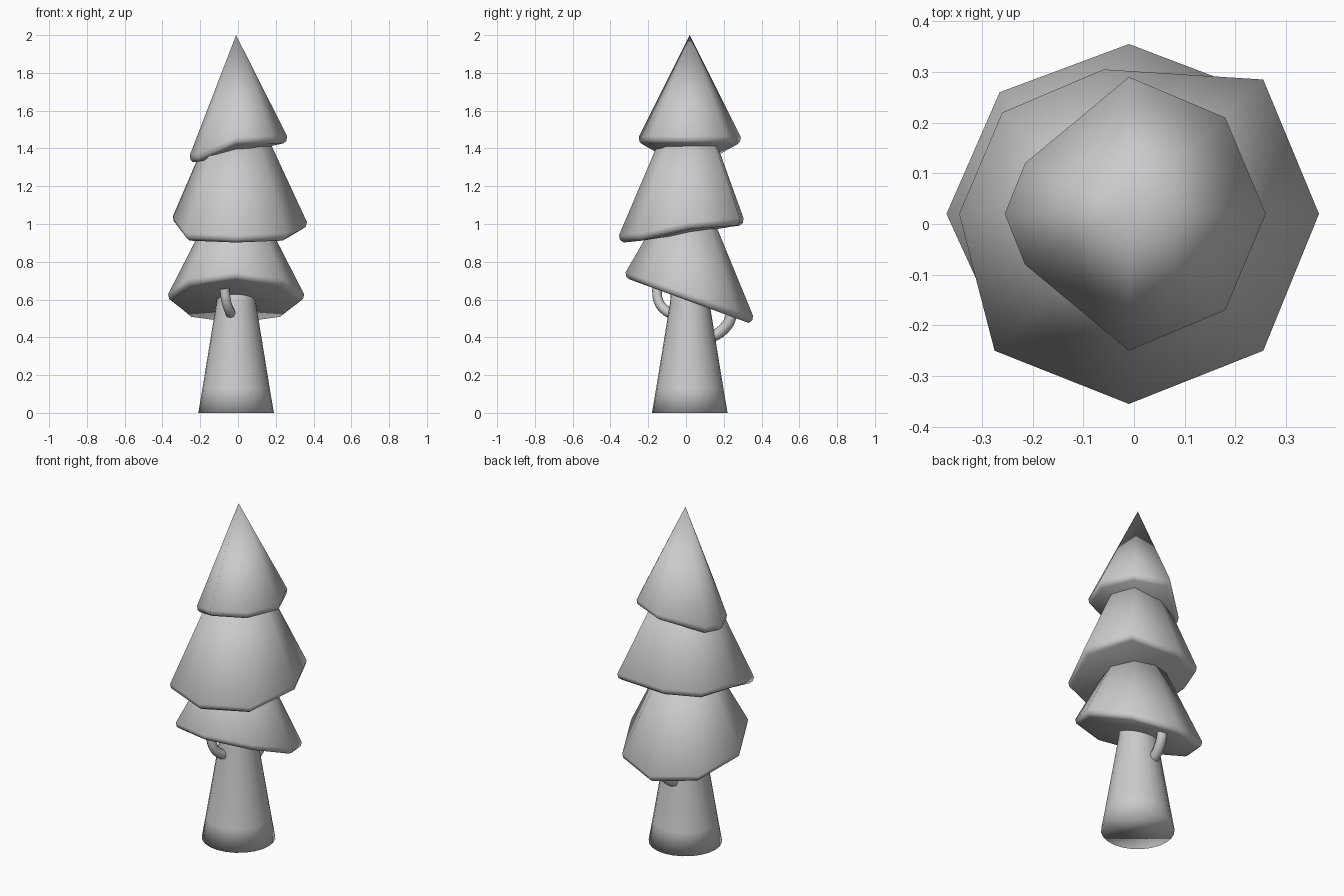
import bpy, bmesh, math

if "Cube" in bpy.data.objects:
    bpy.data.objects.remove(bpy.data.objects["Cube"])

CX, CY = -0.01, 0.02   # trunk axis

grey = bpy.data.materials.new("plain grey")
grey.use_nodes = True
colour = (0.6, 0.6, 0.6, 1)
grey.diffuse_color = colour
grey.node_tree.nodes["Principled BSDF"].inputs["Base Color"].default_value = colour


def finish(name, bm, angle):
    bmesh.ops.recalc_face_normals(bm, faces=bm.faces)
    mesh = bpy.data.meshes.new(name)
    bm.to_mesh(mesh)
    bm.free()
    mesh.materials.append(grey)
    obj = bpy.data.objects.new(name, mesh)
    bpy.context.collection.objects.link(obj)
    bpy.ops.object.select_all(action="DESELECT")
    obj.select_set(True)
    bpy.context.view_layer.objects.active = obj
    bpy.ops.object.shade_smooth_by_angle(angle=math.radians(angle))
    return obj


def bridge(bm, a, b):
    n = len(a)
    for i in range(n):
        bm.faces.new((a[i], a[(i + 1) % n], b[(i + 1) % n], b[i]))


# One skirt of foliage: a cone over an uneven rim with a rounded lip
def tier(name, apex, rim):
    bm = bmesh.new()
    rings = []
    for scale, drop in ((1, 0), (0.985, 0.025), (0.93, 0.038)):
        rings.append([bm.verts.new((CX + (x - CX) * scale, CY + (y - CY) * scale, z - drop))
                      for x, y, z in rim])
    top = bm.verts.new((CX, CY, apex))
    for i in range(len(rim)):
        bm.faces.new((rings[0][i], rings[0][(i + 1) % len(rim)], top))
    bridge(bm, rings[0], rings[1])
    bridge(bm, rings[1], rings[2])
    bmesh.ops.triangulate(bm, faces=[bm.faces.new(rings[2])])
    return finish(name, bm, 70)


tier("top_foliage", 2.0, [
    (0.26, 0.02, 1.465), (0.18, 0.21, 1.465), (-0.01, 0.29, 1.46), (-0.215, 0.12, 1.37),
    (-0.255, 0.02, 1.365), (-0.215, -0.08, 1.37), (-0.01, -0.25, 1.46), (0.18, -0.17, 1.465)])
tier("middle_foliage", 1.82, [
    (0.365, 0.02, 1.01), (0.255, 0.285, 1.03), (-0.06, 0.305, 1.03), (-0.26, 0.22, 1.03),
    (-0.345, 0.02, 1.04), (-0.275, -0.25, 0.95), (-0.01, -0.355, 0.94), (0.255, -0.25, 0.95)])
# The lowest skirt leans down toward the back
lower = [(0.35, 0.02), (0.24, 0.26), (-0.01, 0.355), (-0.265, 0.26),
         (-0.37, 0.02), (-0.265, -0.21), (-0.01, -0.32), (0.24, -0.21)]
tier("lower_foliage", 1.33, [(x, y, 0.635 - 0.34 * y) for x, y in lower])

# Tapered trunk
bm = bmesh.new()
rings = []
for z, r in ((0, 0.2), (0.13, 0.178), (0.58, 0.105), (0.75, 0.09)):
    rings.append([bm.verts.new((CX + r * math.cos(i * math.tau / 24),
                                CY + r * math.sin(i * math.tau / 24), z)) for i in range(24)])
for a, b in zip(rings, rings[1:]):
    bridge(bm, a, b)
bm.faces.new(rings[0])
bm.faces.new(rings[-1])
finish("trunk", bm, 180)


# Short curved branches
def branch(name, points, radius):
    curve = bpy.data.curves.new(name, "CURVE")
    curve.dimensions = "3D"
    curve.bevel_depth = radius
    curve.bevel_resolution = 2
    curve.resolution_u = 4
    curve.use_fill_caps = True
    spline = curve.splines.new("BEZIER")
    spline.bezier_points.add(len(points) - 1)
    for p, co in zip(spline.bezier_points, points):
        p.co = co
        p.handle_left_type = p.handle_right_type = "AUTO"
    curve.materials.append(grey)
    bpy.context.collection.objects.link(bpy.data.objects.new(name, curve))


branch("front_branch", [(-0.03, -0.05, 0.515), (-0.045, -0.105, 0.54),
                        (-0.062, -0.145, 0.59), (-0.072, -0.155, 0.66)], 0.027)
branch("back_branch", [(-0.02, 0.07, 0.385), (-0.02, 0.14, 0.405),
                       (-0.01, 0.2, 0.445), (0, 0.235, 0.5), (0, 0.24, 0.58)], 0.03)
